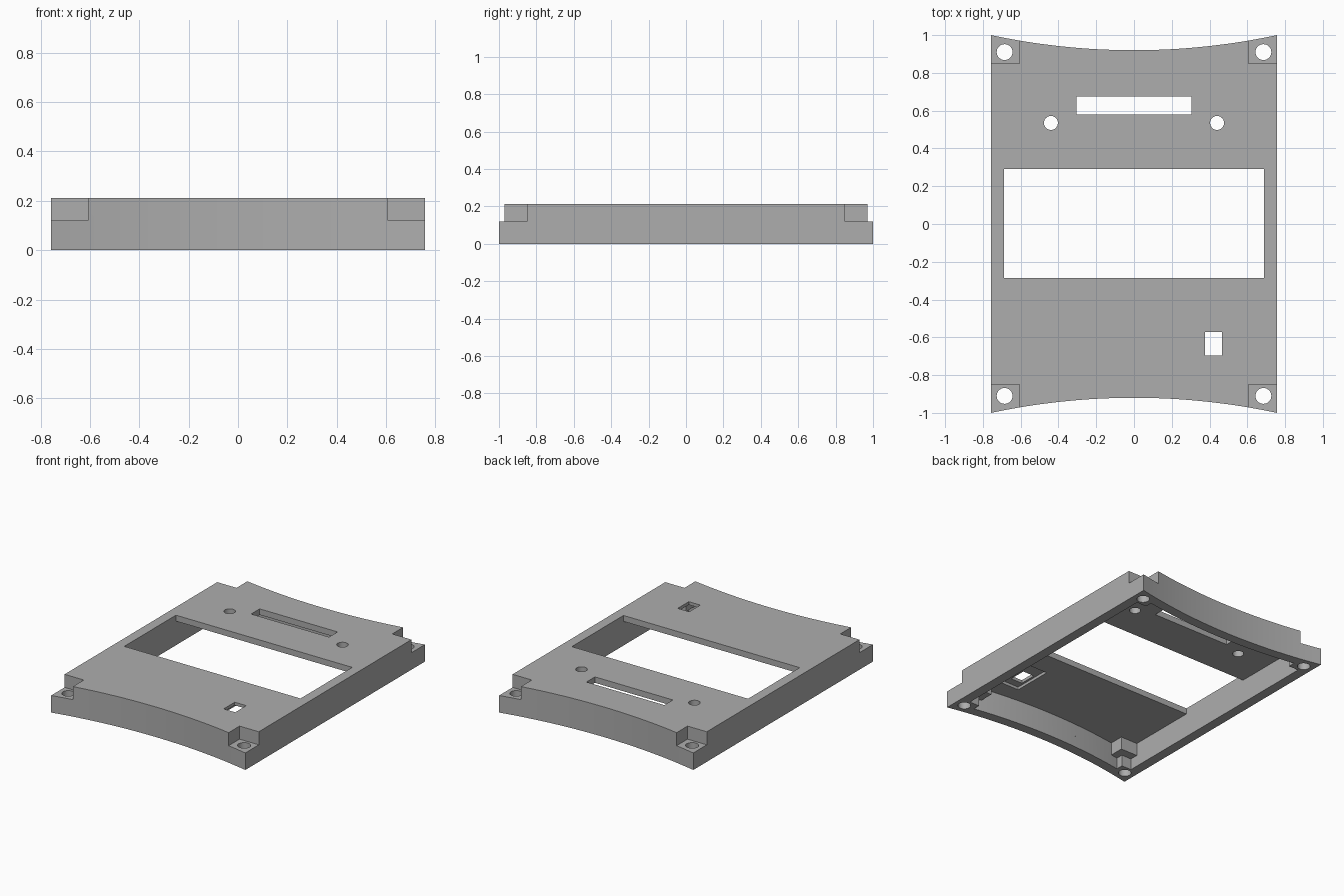
import bpy, bmesh, math

if "Cube" in bpy.data.objects:
    bpy.data.objects.remove(bpy.data.objects["Cube"], do_unlink=True)

HALF_X, HEIGHT, UNDER = 0.757, 0.212, 0.17   # half width, full height, plate underside
WALL = 0.07
INNER_X = HALF_X - WALL
END_Y, MID_Y = 1.0, 0.92                     # corner and middle of the concave ends
SAG = END_Y - MID_Y
RADIUS = (HALF_X ** 2 + SAG ** 2) / (2 * SAG)

grey = bpy.data.materials.new("plain grey")
grey.use_nodes = True
colour = (0.42, 0.42, 0.42, 1)
grey.diffuse_color = colour
grey.node_tree.nodes["Principled BSDF"].inputs["Base Color"].default_value = colour


def end_arc(half_width, inset=0.0, steps=32):
    """Points of the concave back end, from +x to -x."""
    r = RADIUS + inset
    points = []
    for i in range(steps + 1):
        x = half_width * (1 - 2 * i / steps)
        points.append((x, MID_Y + RADIUS - math.sqrt(r * r - x * x)))
    return points


def both_ends(half):
    """Complete an outline by turning its back half round to the front."""
    return half + [(-x, -y) for x, y in half]


def prism(name, outline, z0, z1):
    bm = bmesh.new()
    base = bm.faces.new([bm.verts.new((x, y, z0)) for x, y in outline])
    side = bmesh.ops.extrude_face_region(bm, geom=[base])["geom"]
    top = [v for v in side if isinstance(v, bmesh.types.BMVert)]
    bmesh.ops.translate(bm, vec=(0, 0, z1 - z0), verts=top)
    bmesh.ops.recalc_face_normals(bm, faces=bm.faces)
    mesh = bpy.data.meshes.new(name)
    bm.to_mesh(mesh)
    bm.free()
    mesh.materials.append(grey)
    obj = bpy.data.objects.new(name, mesh)
    bpy.context.collection.objects.link(obj)
    return obj


def cut(outline, z0, z1):
    cutter = prism("cutter", outline, z0, z1)
    cutter.hide_render = True
    mod = cover.modifiers.new("cut", "BOOLEAN")
    mod.operation, mod.solver, mod.object = "DIFFERENCE", "EXACT", cutter
    bpy.context.view_layer.objects.active = cover
    bpy.ops.object.modifier_apply(modifier=mod.name)
    bpy.data.objects.remove(cutter, do_unlink=True)


def rect(x0, x1, y0, y1):
    return [(x0, y0), (x1, y0), (x1, y1), (x0, y1)]


def circle(cx, cy, r, n=32):
    return [(cx + r * math.cos(math.tau * i / n), cy + r * math.sin(math.tau * i / n))
            for i in range(n)]


def cavity(x, y):
    """Hollow outline with its corners notched at x, y."""
    return both_ends([(INNER_X, y), (x, y)] + end_arc(x, WALL) + [(-x, y), (-INNER_X, y)])


# Shell with concave ends
cover = prism("panel_cover", both_ends(end_arc(HALF_X)), 0, HEIGHT)

# Hollow underside, leaving stepped screw blocks in the corners
cut(cavity(0.61, 0.85), -0.1, 0.08)
cut(cavity(0.555, 0.79), -0.1, UNDER)

# Corner recesses and screw holes
for sx in (-1, 1):
    for sy in (-1, 1):
        xs, ys = sorted((sx * 0.607, sx * 0.9)), sorted((sy * 0.85, sy * 1.1))
        cut(rect(*xs, *ys), 0.12, 0.3)
        cut(circle(sx * 0.685, sy * 0.91, 0.042), -0.1, 0.3)
    # Small mounting holes beside the slot
    cut(circle(sx * 0.44, 0.535, 0.037), 0.1, 0.3)

# Main window, slot, and small opening with its pocket underneath
cut(rect(-INNER_X, INNER_X, -0.285, 0.29), 0.1, 0.3)
cut(rect(-0.304, 0.304, 0.58, 0.675), 0.1, 0.3)
cut(rect(0.36, 0.535, -0.75, -0.46), 0.1, 0.19)
cut(rect(0.375, 0.465, -0.695, -0.572), 0.1, 0.3)

# Smooth curved walls, crisp edges
bpy.ops.object.select_all(action="DESELECT")
cover.select_set(True)
bpy.context.view_layer.objects.active = cover
bpy.ops.object.shade_smooth_by_angle(angle=math.radians(25))
